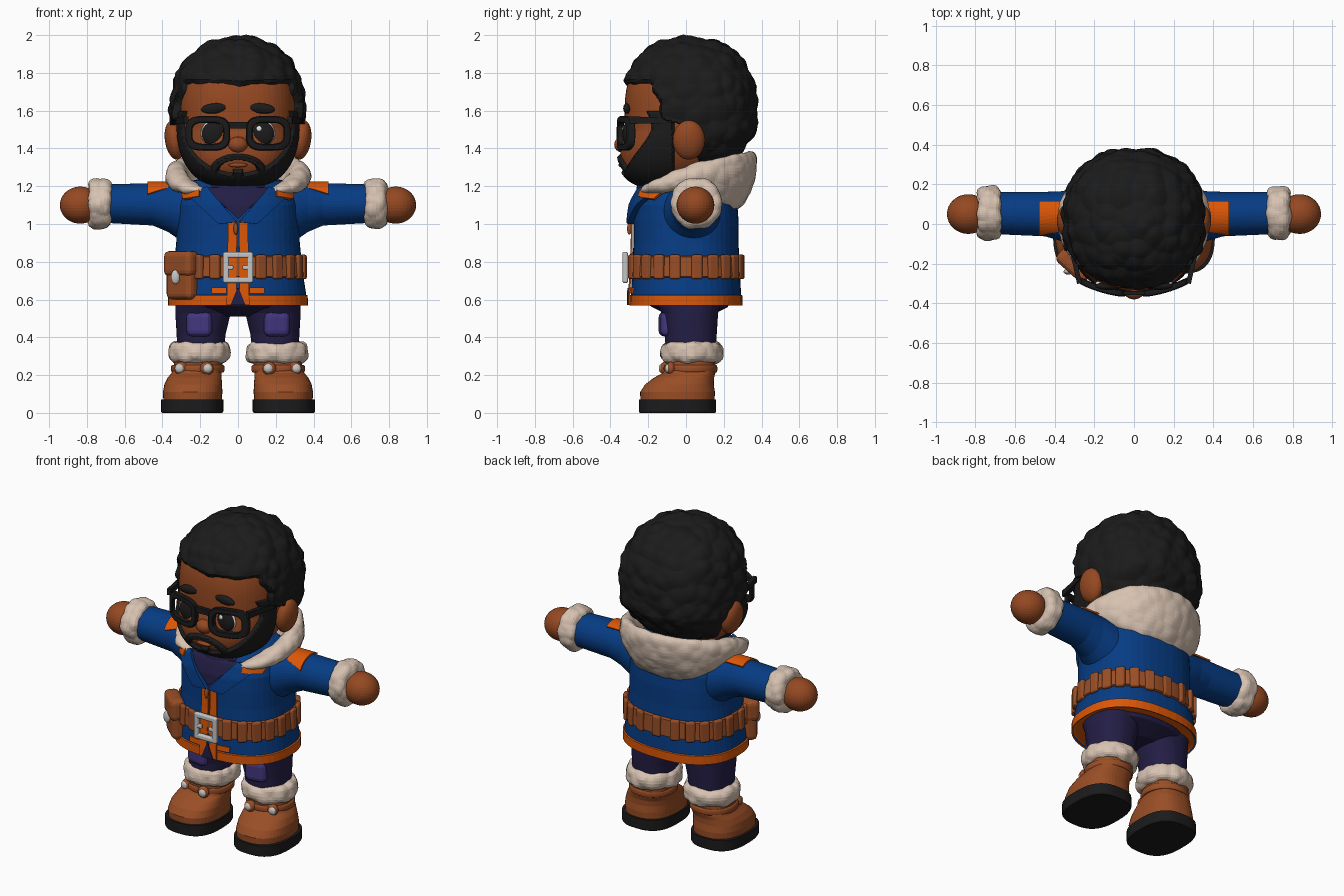
import bpy, bmesh, math
from mathutils import Vector, Matrix, noise

if "Cube" in bpy.data.objects:
    bpy.data.objects.remove(bpy.data.objects["Cube"])
made = []


def colour(name, r, g, b):
    m = bpy.data.materials.new(name)
    m.use_nodes = True
    m.diffuse_color = (r, g, b, 1)
    bsdf = next(n for n in m.node_tree.nodes if n.type == 'BSDF_PRINCIPLED')
    bsdf.inputs["Base Color"].default_value = (r, g, b, 1)
    bsdf.inputs["Roughness"].default_value = .8
    return m


black = colour("soft black", .011, .011, .011)
skin_tone = colour("warm skin", .3, .066, .016)
leather = colour("brown leather", .32, .076, .019)
blue = colour("coat blue", .002, .045, .23)
orange = colour("trim orange", .72, .095, .002)
fur = colour("cream fur", .68, .54, .44)
indigo = colour("dark indigo", .017, .013, .06)
purple = colour("patch purple", .055, .038, .21)
silver = colour("silver", .56, .56, .56)
white = colour("eye white", .8, .8, .8)


# ---- helpers ----
def finish(name, bm, mat):
    bmesh.ops.recalc_face_normals(bm, faces=bm.faces)
    me = bpy.data.meshes.new(name)
    bm.to_mesh(me)
    bm.free()
    me.materials.append(mat)
    ob = bpy.data.objects.new(name, me)
    bpy.context.collection.objects.link(ob)
    made.append(ob)
    return ob


def tube(name, mat, fn, nu, nv, loop=False):
    """Closed rings fn(u, angle) joined along u, capped unless looped."""
    bm = bmesh.new()
    count = nu if loop else nu + 1
    rows = [[bm.verts.new(fn(i / nu, math.tau * j / nv)) for j in range(nv)] for i in range(count)]
    for i in range(nu):
        a, b = rows[i], rows[(i + 1) % count]
        for j in range(nv):
            k = (j + 1) % nv
            bm.faces.new((a[j], a[k], b[k], b[j]))
    if not loop:
        bm.faces.new(rows[0])
        bm.faces.new(rows[-1])
    return finish(name, bm, mat)


def power(v, e):
    return math.copysign(abs(v) ** e, v)


def mix(a, b, t):
    return a + (b - a) * t


def smooth(t):
    t = min(max(t, 0), 1)
    return t * t * (3 - 2 * t)


def loft(name, mat, rings, n=2.3, along_x=False, steps=3):
    """Rings are (height, centre a, centre b, radius a, radius b)."""
    def fn(u, ang):
        t = u * (len(rings) - 1)
        i = min(int(t), len(rings) - 2)
        h, ca, cb, ra, rb = (mix(p, q, t - i) for p, q in zip(rings[i], rings[i + 1]))
        a = ca + ra * power(math.cos(ang), 2 / n)
        b = cb + rb * power(math.sin(ang), 2 / n)
        return Vector((h, a, b)) if along_x else Vector((a, b, h))
    return tube(name, mat, fn, (len(rings) - 1) * steps, 48)


def ball(name, mat, loc, size, tilt=0):
    bm = bmesh.new()
    bmesh.ops.create_uvsphere(bm, u_segments=32, v_segments=20, radius=1)
    bm.transform(Matrix.Translation(loc) @ Matrix.Rotation(tilt, 4, 'Y') @ Matrix.Diagonal((*size, 1)))
    return finish(name, bm, mat)


def box(name, mat, loc, size, turn=0, bevel=.012):
    bm = bmesh.new()
    bmesh.ops.create_cube(bm, size=1)
    bm.transform(Matrix.Diagonal((*size, 1)))
    bmesh.ops.bevel(bm, geom=bm.edges[:], offset=bevel, segments=3, profile=.5, affect='EDGES')
    bm.transform(Matrix.Translation(loc) @ Matrix.Rotation(turn, 4, 'Z'))
    return finish(name, bm, mat)


def drape(name, mat, corners, fn, thick=.009, n=10):
    """Quad of 2D corners laid onto the surface fn(a, b)."""
    p, q, r, s = (Vector(c) for c in corners)
    bm = bmesh.new()
    g = [[bm.verts.new(fn(*mix(mix(p, q, i / n), mix(s, r, i / n), j / n))) for j in range(n + 1)]
         for i in range(n + 1)]
    for i in range(n):
        for j in range(n):
            bm.faces.new((g[i][j], g[i + 1][j], g[i + 1][j + 1], g[i][j + 1]))
    ob = finish(name, bm, mat)
    mod = ob.modifiers.new("thickness", 'SOLIDIFY')
    mod.thickness, mod.offset = thick, 0


def ring(name, mat, centre, radius, thick, height, axis='Z'):
    turn = Matrix.Rotation(math.pi / 2, 3, 'Y') if axis == 'X' else Matrix.Identity(3)

    def fn(u, ang):
        w = u * math.tau
        k = radius + thick * power(math.cos(ang), .8)
        return Vector(centre) + turn @ Vector((k * math.cos(w), k * math.sin(w), height * power(math.sin(ang), .8)))
    return tube(name, mat, fn, 80, 24, loop=True)


def fluff(ob, amount, density):
    normals = [v.normal.copy() for v in ob.data.vertices]
    for v, nrm in zip(ob.data.vertices, normals):
        v.co += nrm * amount * (.5 - noise.voronoi(v.co * density)[0][0])


# ---- head, hair and beard share one radial shape ----
CENTRE = Vector((0, .02, 1.58))


def radius_at(d, a, front, back, up, down, n):
    b = front if d.y < 0 else back
    c = up if d.z > 0 else down
    return (abs(d.x / a) ** n + abs(d.y / b) ** n + abs(d.z / c) ** n) ** (-1 / n)


def jaw(p):
    p.y -= .4 * max(0, 1.5 - p.z)
    return p


def head_radius(d):
    return radius_at(d, .315, .345, .28, .37, .38, 2.6)


def direction(u, ang):
    t = math.pi * mix(.004, .996, u)
    return Vector((math.sin(t) * math.cos(ang), math.sin(t) * math.sin(ang), math.cos(t)))


def head_point(u, ang, extra=0):
    d = direction(u, ang)
    return jaw(CENTRE + d * (head_radius(d) + extra))


def hair_point(u, ang):
    d, p = direction(u, ang), head_point(u, ang)
    line = -.13 + .19 * smooth((1.56 - p.z) / .06)
    corner = .05 * smooth(1 - abs(p.z - 1.72) / .09)
    f = min(max(p.z - 1.735, p.y - line + corner), p.z - 1.3)
    full = radius_at(d, .36, .37, .36, .412, .36, 2.3) - head_radius(d)
    return head_point(u, ang, mix(-.03, full, smooth((f + .015) / .035)))


def beard_point(u, ang):
    p = head_point(u, ang)
    jawline = ((p.x / .28) ** 2 + ((p.z - 1.52) / .25) ** 2 - 1) * .12
    around_mouth = (.2 - abs(math.hypot(p.x / .125, (p.z - 1.28) / .077) - 1)) * .09
    goatee = min(.028 - abs(p.x), 1.292 - p.z)
    f = min(max(jawline, around_mouth, goatee), 1.6 - p.z, -.06 - p.y)
    return head_point(u, ang, mix(-.014, .017, smooth((f + .006) / .014)))


def face(x, z, lift=.006):
    c = .37 if z > CENTRE.z else .38
    k = max(0, 1 - abs(x / .315) ** 2.6 - abs((z - CENTRE.z) / c) ** 2.6)
    return jaw(Vector((x, .02 - .345 * k ** (1 / 2.6) - lift, z)))


tube("head", skin_tone, head_point, 64, 80)
fluff(tube("curly_hair", black, hair_point, 110, 140), .03, 11)
tube("beard", black, beard_point, 150, 220)
ball("nose", skin_tone, (0, -.335, 1.42), (.052, .045, .042))
ball("lower_lip", skin_tone, face(0, 1.312), (.05, .014, .012))
drape("glasses_bridge", black, ((-.08, 1.505), (.08, 1.505), (.08, 1.54), (-.08, 1.54)),
      lambda x, z: Vector((x, -.348, z)), .022)


def frame(side):
    def fn(u, ang):
        w, k = u * math.tau, .018 * power(math.cos(ang), .5)
        x = side * (.16 + (.1 + k) * power(math.cos(w), .6))
        z = 1.48 + (.074 + k) * power(math.sin(w), .6)
        return Vector((x, -.352 + .9 * x * x + .018 * power(math.sin(ang), .5), z))
    return fn


for s, side in ((1, "left_"), (-1, "right_")):
    ball(side + "ear", skin_tone, (s * .335, .015, 1.445), (.052, .085, .105), s * .15)
    ball(side + "eye_white", white, face(s * .13, 1.48, -.012), (.066, .023, .069))
    ball(side + "eye", black, face(s * .132, 1.478, -.005), (.06, .026, .063))
    ball(side + "eye_glint", white, face(s * .132 - .02, 1.505, .018), (.014, .006, .014))
    ball(side + "eyebrow", black, face(s * .125, 1.612, 0), (.07, .02, .027), s * .1)
    tube(side + "glasses_frame", black, frame(s), 64, 12, loop=True)
    drape(side + "temple", black, ((-.3, 1.53), (-.04, 1.535), (-.04, 1.56), (-.3, 1.57)),
          lambda y, z: Vector((s * (.275 + .22 * (y + .3)), y, z)), .024)

# ---- coat ----
coat = [(.6, 0, 0, .33, .26), (.57, 0, 0, .365, .292), (.62, 0, 0, .362, .292), (.75, 0, 0, .342, .285),
        (.9, 0, 0, .327, .278), (1.02, 0, 0, .325, .278), (1.1, 0, 0, .322, .272), (1.17, 0, 0, .3, .25),
        (1.23, 0, 0, .24, .2), (1.26, 0, 0, .12, .1)]
loft("coat_body", blue, coat, 2.4)
loft("hem_trim", orange, [(.58, 0, 0, .35, .28), (.568, 0, 0, .37, .298), (.622, 0, 0, .369, .299),
                          (.63, 0, 0, .35, .28)], 2.4)


def coat_front(lift):
    def fn(x, z):
        i = next(i for i in range(1, len(coat) - 1) if z <= coat[i + 1][0])
        lo, hi = coat[i], coat[i + 1]
        t = (z - lo[0]) / (hi[0] - lo[0])
        rx, ry = mix(lo[3], hi[3], t), mix(lo[4], hi[4], t)
        return Vector((x, -ry * (1 - min(1, abs(x / rx)) ** 2.4) ** (1 / 2.4) - lift, z))
    return fn


for s, side in ((1, "left_"), (-1, "right_")):
    drape(side + "zip_trim", orange, ((s * .008, .572), (s * .06, .572), (s * .052, 1.01), (s * .006, 1.01)),
          coat_front(.01))
    drape(side + "pocket_trim", orange, ((s * .06, .632), (s * .14, .632), (s * .14, .664), (s * .06, .664)),
          coat_front(.004))
    drape(side + "lapel", blue, ((s * .005, 1.01), (s * .1, 1.0), (s * .26, 1.15), (s * .16, 1.19)),
          coat_front(.022), .03)
    drape(side + "collar_trim", orange, ((s * .2, 1.145), (s * .285, 1.13), (s * .29, 1.16), (s * .2, 1.18)),
          coat_front(.034), .022)
drape("hem_opening", indigo, ((-.04, .57), (.04, .57), (.004, .66), (-.004, .66)), coat_front(.016))
drape("scarf_front", indigo, ((-.004, 1.03), (.004, 1.03), (.17, 1.19), (-.17, 1.19)), coat_front(.016))
loft("scarf", indigo, [(1.06, 0, -.08, .15, .16), (1.14, 0, -.09, .18, .18), (1.2, 0, -.08, .18, .18),
                       (1.27, 0, -.06, .15, .15)])
ball("zip_pull", leather, (-.012, -.3, .975), (.012, .012, .032))


# ---- fur hood, deep behind and tapering to the front ----
def hood_point(u, ang):
    a = mix(-1, 1, u) * math.radians(154)
    back, c = max(0, math.cos(a)), math.cos(a)
    top = 1.315 + (.07 * c if c > 0 else .13 * c)
    low = 1.185 - (.115 * smooth(c) if c > 0 else -.05 * c)
    end = min(1, (1 - abs(2 * u - 1)) * 5 + .2)
    side = math.sin(ang)
    r = .06 * end * math.cos(ang) + .045 * back * side
    z = (top + low) / 2 + (top - low) / 2 * end * side
    return Vector(((.325 + r) * math.sin(a), .015 + (.285 + r) * c, z))


fluff(tube("fur_hood", fur, hood_point, 140, 48), .013, 13)

# ---- arms, hands and cuffs ----
for s, side in ((1, "left_"), (-1, "right_")):
    loft(side + "sleeve", blue, [(s * .2, .02, 1.03, .17, .19), (s * .31, .03, 1.068, .145, .152),
                                 (s * .37, .04, 1.088, .125, .13), (s * .45, .05, 1.104, .112, .112),
                                 (s * .7, .055, 1.108, .106, .102)], 2, True)
    ball(side + "hand", skin_tone, (s * .835, .05, 1.1), (.108, .1, .098))
    fluff(ring(side + "cuff", fur, (s * .73, .055, 1.108), .085, .052, .06, 'X'), .018, 15)
    drape(side + "shoulder_patch", orange, ((s * .37, -.75), (s * .48, -1.08), (s * .48, .55), (s * .36, .55)),
          lambda x, a: Vector((x, .05 + .121 * math.sin(a), 1.1 + .121 * math.cos(a))))

# ---- belt, buckle and pouch ----
loft("belt", leather, [(.715, 0, 0, .34, .28), (.722, 0, 0, .356, .3), (.825, 0, 0, .345, .295),
                       (.832, 0, 0, .33, .28)], 2.4)
for i in range(1, 22):
    w = math.tau * i / 22 - math.pi / 2
    x, y = .35 * power(math.cos(w), 1 / 1.2), .296 * power(math.sin(w), 1 / 1.2)
    box("belt_loop", leather, (x, y, .773), (.058, .03, .13), math.atan2(y, x) + math.pi / 2)
for s in (-1, 1):
    box("buckle_side", silver, (s * .064, -.322, .77), (.033, .03, .162), bevel=.01)
    box("buckle_bar", silver, (0, -.322, .77 + s * .066), (.15, .03, .033), bevel=.01)
    box("buckle_prong", silver, (s * .045, -.326, .77), (.04, .02, .024), bevel=.006)
tilt = math.radians(-42)
out = Vector((math.sin(tilt), -math.cos(tilt), 0))
spot = Vector((-.295, -.2, .725))
box("pouch", leather, spot, (.18, .085, .25), tilt, .03)
box("pouch_flap", leather, spot + out * .01 + Vector((0, 0, .065)), (.195, .09, .135), tilt, .03)
ball("pouch_clasp", silver, spot + out * .054 + Vector((0, 0, -.005)), (.024, .015, .038))

# ---- legs and boots ----
loft("trouser_seat", indigo, [(.51, 0, .02, .09, .1), (.56, 0, .02, .27, .2), (.61, 0, 0, .32, .25)])
for s, side in ((1, "left_"), (-1, "right_")):
    loft(side + "trouser_leg", indigo, [(.3, s * .2, .025, .12, .13), (.42, s * .195, .025, .13, .138),
                                        (.53, s * .185, .02, .147, .15), (.62, s * .17, .01, .16, .19)])
    box(side + "knee_patch", purple, (s * .205, -.105, .47), (.135, .07, .13), s * .15, .03)
    fluff(ring(side + "boot_fur", fur, (s * .205, .03, .32), .11, .055, .057), .018, 15)
    loft(side + "sole", black, [(0, s * .243, -.045, .16, .2), (.008, s * .243, -.045, .165, .205),
                                (.07, s * .243, -.045, .165, .205), (.072, s * .243, -.045, .15, .19)], 2.7)
    loft(side + "boot", leather, [(.06, s * .24, -.045, .155, .196), (.11, s * .24, -.045, .157, .198),
                                  (.15, s * .237, -.035, .153, .182), (.185, s * .23, -.012, .143, .16),
                                  (.21, s * .22, .015, .133, .14), (.235, s * .212, .026, .129, .13),
                                  (.31, s * .208, .028, .128, .128)], 2.4)
    ring(side + "boot_strap", leather, (s * .213, .024, .234), .132, .01, .02)
    for x, y in ((.165, -.112), (.3, -.08)):
        ball(side + "strap_end", leather, (s * x, y, .235), (.036, .026, .036))
        ball(side + "strap_stud", silver, (s * (x + .1 * (x - .21)), y - .016, .235), (.024, .016, .024))
    ball(side + "lace_stud", silver, (s * .335, -.09, .175), (.016, .014, .012))

for ob in bpy.context.view_layer.objects:
    ob.select_set(ob in made)
bpy.context.view_layer.objects.active = made[0]
bpy.ops.object.shade_smooth_by_angle(angle=math.radians(60))
